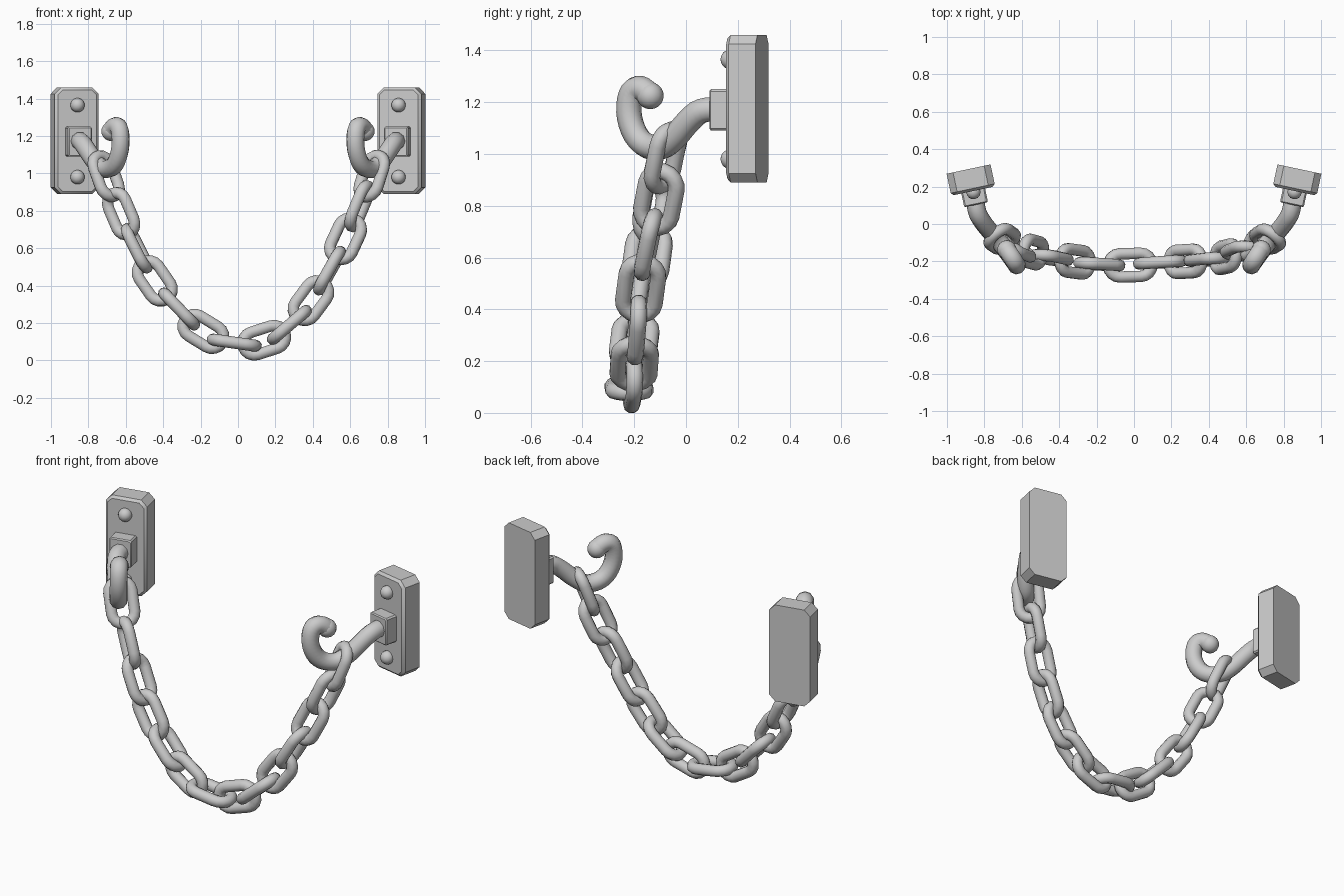
import bpy, bmesh
from math import sin, cos, pi, radians
from mathutils import Matrix, Vector

cube = bpy.data.objects.get("Cube")
if cube:
    bpy.data.objects.remove(cube, do_unlink=True)

iron = bpy.data.materials.new("grey_iron")
iron.use_nodes = True
iron.diffuse_color = (0.6, 0.6, 0.6, 1)
iron.node_tree.nodes["Principled BSDF"].inputs["Base Color"].default_value = (0.6, 0.6, 0.6, 1)


def add_object(name, mesh, matrix=Matrix()):
    if not mesh.materials:
        mesh.materials.append(iron)
    obj = bpy.data.objects.new(name, mesh)
    bpy.context.collection.objects.link(obj)
    obj.matrix_world = matrix
    bpy.ops.object.select_all(action='DESELECT')
    obj.select_set(True)
    bpy.context.view_layer.objects.active = obj
    bpy.ops.object.shade_smooth_by_angle(angle=radians(40))
    return obj


def tube_mesh(name, points, radius, closed):
    """Round bar swept along a path."""
    curve = bpy.data.curves.new(name + "_path", 'CURVE')
    curve.dimensions = '3D'
    curve.bevel_depth = radius
    curve.bevel_resolution = 3
    curve.resolution_u = 4
    spline = curve.splines.new('POLY' if closed else 'NURBS')
    spline.points.add(len(points) - 1)
    for p, co in zip(spline.points, points):
        p.co = (*co, 1)
    spline.use_cyclic_u = closed
    if not closed:
        spline.order_u = 3
        spline.use_endpoint_u = True
    temp = bpy.data.objects.new(name + "_path", curve)
    mesh = bpy.data.meshes.new_from_object(temp)
    mesh.name = name
    bpy.data.objects.remove(temp)
    return mesh


def box_mesh(name, size, corner, edge):
    """Box with corners cut across its depth (y) and a bevelled front."""
    bm = bmesh.new()
    bmesh.ops.create_cube(bm, size=1, matrix=Matrix.Diagonal((*size, 1)))
    along = [e for e in bm.edges
             if abs(e.verts[0].co.y - e.verts[1].co.y) > size[1] / 2]
    bmesh.ops.bevel(bm, geom=along, offset=corner, segments=1, affect='EDGES')
    rim = [e for e in bm.edges if all(v.co.y < 0 for v in e.verts)]
    bmesh.ops.bevel(bm, geom=rim, offset=edge, segments=1, affect='EDGES')
    mesh = bpy.data.meshes.new(name)
    bm.to_mesh(mesh)
    bm.free()
    return mesh


def ball_mesh(name, radius):
    bm = bmesh.new()
    bmesh.ops.create_uvsphere(bm, u_segments=14, v_segments=10, radius=radius)
    mesh = bpy.data.meshes.new(name)
    bm.to_mesh(mesh)
    bm.free()
    return mesh


# Wall plates, rivets, brackets and hooks, mirrored left and right
hook_path = [(.85, .14, 1.17), (.845, .07, 1.18), (.81, .01, 1.13),
             (.765, -.045, 1.06), (.715, -.1, 1.015), (.655, -.18, 1.04),
             (.625, -.225, 1.14), (.63, -.215, 1.245), (.66, -.165, 1.26),
             (.68, -.138, 1.225)]
for side, label in ((1, "left"), (-1, "right")):
    base = Matrix.Translation((side * .872, .235, 1.175)) @ Matrix.Rotation(-side * radians(12), 4, 'Z')

    def place(x, y, z):
        return base @ Matrix.Translation((x, y, z))

    add_object(label + "_wall_plate", box_mesh("wall_plate", (.24, .12, .57), .035, .014), base)
    add_object(label + "_bracket", box_mesh("bracket", (.13, .08, .16), .008, .006), place(0, -.095, -.005))
    for z, spot in ((.19, "upper"), (-.195, "lower")):
        add_object(f"{label}_{spot}_rivet", ball_mesh("rivet", .038), place(0, -.066, z))
    path = [(side * x, y, z) for x, y, z in hook_path]
    add_object(label + "_hook", tube_mesh("hook", path, .049, False))
    add_object(label + "_hook_tip", ball_mesh("hook_tip", .052), Matrix.Translation(path[-1]))

# One chain link: rounded bar bent into a long loop
half_width, straight = .062, .055
loop = []
for end in (0, 1):
    for i in range(9):
        a = pi * (end + i / 8)
        loop.append((half_width * cos(a), 0, half_width * sin(a) + straight * (1 - 2 * end)))
link = tube_mesh("chain_link", loop, .032, True)

# Link centres from the right hook to the left hook, with twist in degrees
chain = [((-.705, -.08, .985), 41), ((-.625, -.13, .785), -35), ((-.54, -.15, .6), 80),
         ((-.445, -.18, .425), 0), ((-.315, -.2, .275), 90), ((-.185, -.215, .155), 0),
         ((-.02, -.22, .095), 90), ((.14, -.205, .108), 0), ((.275, -.2, .19), 90),
         ((.39, -.19, .32), 0), ((.49, -.175, .48), 95), ((.575, -.145, .65), 10),
         ((.65, -.105, .825), 110), ((.715, -.08, .985), 41)]
ends = [Vector((-.755, -.04, 1.15))] + [Vector(c) for c, _ in chain] + [Vector((.755, -.04, 1.15))]
for i, (centre, twist) in enumerate(chain):
    along = (ends[i + 2] - ends[i]).normalized()
    flat = along.cross(Vector((0, 1, 0))).normalized()
    depth = flat.cross(along)
    turn = radians(twist)
    wide = cos(turn) * flat - sin(turn) * depth if depth.y < 0 else cos(turn) * flat + sin(turn) * depth
    normal = along.cross(wide)
    frame = Matrix((wide, normal, along)).transposed().to_4x4()
    add_object(f"chain_link_{i + 1}", link, Matrix.Translation(centre) @ frame)
